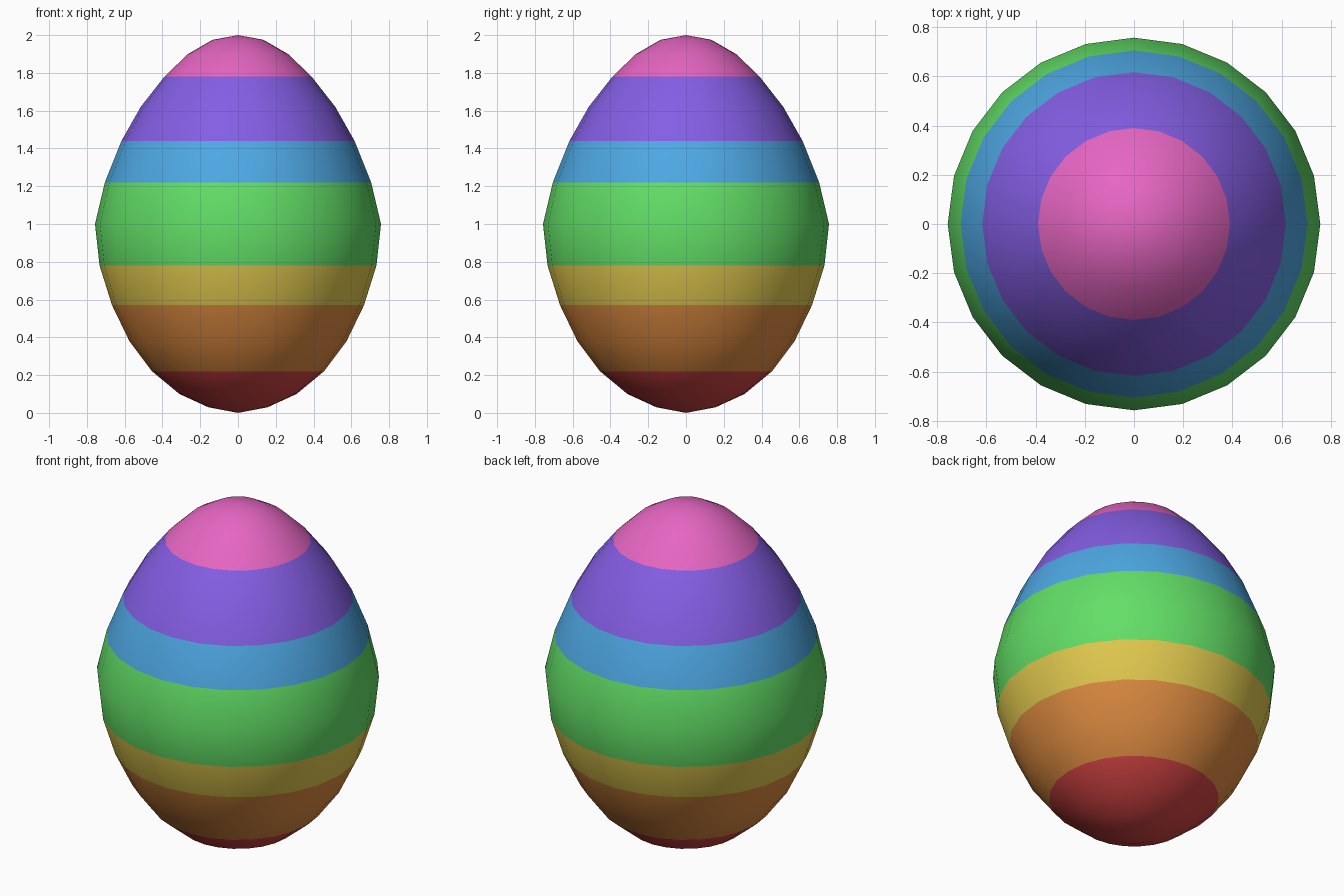
import bpy
import bmesh
from math import radians
from mathutils import Matrix, Vector

SEGMENTS = 24

cube = bpy.data.objects.get("Cube")
if cube:
    bpy.data.objects.remove(cube, do_unlink=True)


def linear(c):
    c /= 255
    return c / 12.92 if c <= 0.04045 else ((c + 0.055) / 1.055) ** 2.4


def make_material(name, rgb):
    colour = [linear(c) for c in rgb] + [1]
    mat = bpy.data.materials.new(name)
    mat.use_nodes = True
    mat.diffuse_color = colour
    mat.node_tree.nodes["Principled BSDF"].inputs["Base Color"].default_value = colour
    return mat


# Stripes from bottom to top: name, colour, upper height
stripes = [
    ("red", (208, 66, 66), 0.22),
    ("orange", (220, 138, 64), 0.57),
    ("yellow", (224, 200, 78), 0.78),
    ("green", (98, 222, 102), 1.22),
    ("blue", (78, 168, 228), 1.44),
    ("purple", (132, 94, 228), 1.78),
    ("pink", (230, 102, 194), 2.0),
]

# Egg profile: radius, height
profile = [
    (0, 0), (0.157, 0.03), (0.31, 0.1), (0.455, 0.22), (0.575, 0.38),
    (0.667, 0.57), (0.733, 0.78), (0.757, 1), (0.705, 1.22), (0.617, 1.44),
    (0.515, 1.62), (0.39, 1.78), (0.265, 1.9), (0.135, 1.975), (0, 2),
]

# Lathe the profile around the vertical axis
bm = bmesh.new()
verts = [bm.verts.new((r, 0, z)) for r, z in profile]
edges = [bm.edges.new(pair) for pair in zip(verts, verts[1:])]
bmesh.ops.spin(bm, geom=verts + edges, cent=(0, 0, 0), axis=(0, 0, 1),
               angle=radians(360), steps=SEGMENTS, use_merge=False)
bmesh.ops.remove_doubles(bm, verts=bm.verts, dist=0.001)
bmesh.ops.recalc_face_normals(bm, faces=bm.faces)

# Colour each ring of faces by its height
for face in bm.faces:
    z = face.calc_center_median().z
    face.material_index = next(i for i, s in enumerate(stripes) if z < s[2])
    face.smooth = True

mesh = bpy.data.meshes.new("striped_egg")
bm.to_mesh(mesh)
bm.free()
for name, rgb, _ in stripes:
    mesh.materials.append(make_material(name, rgb))
egg = bpy.data.objects.new("striped_egg", mesh)
bpy.context.collection.objects.link(egg)
